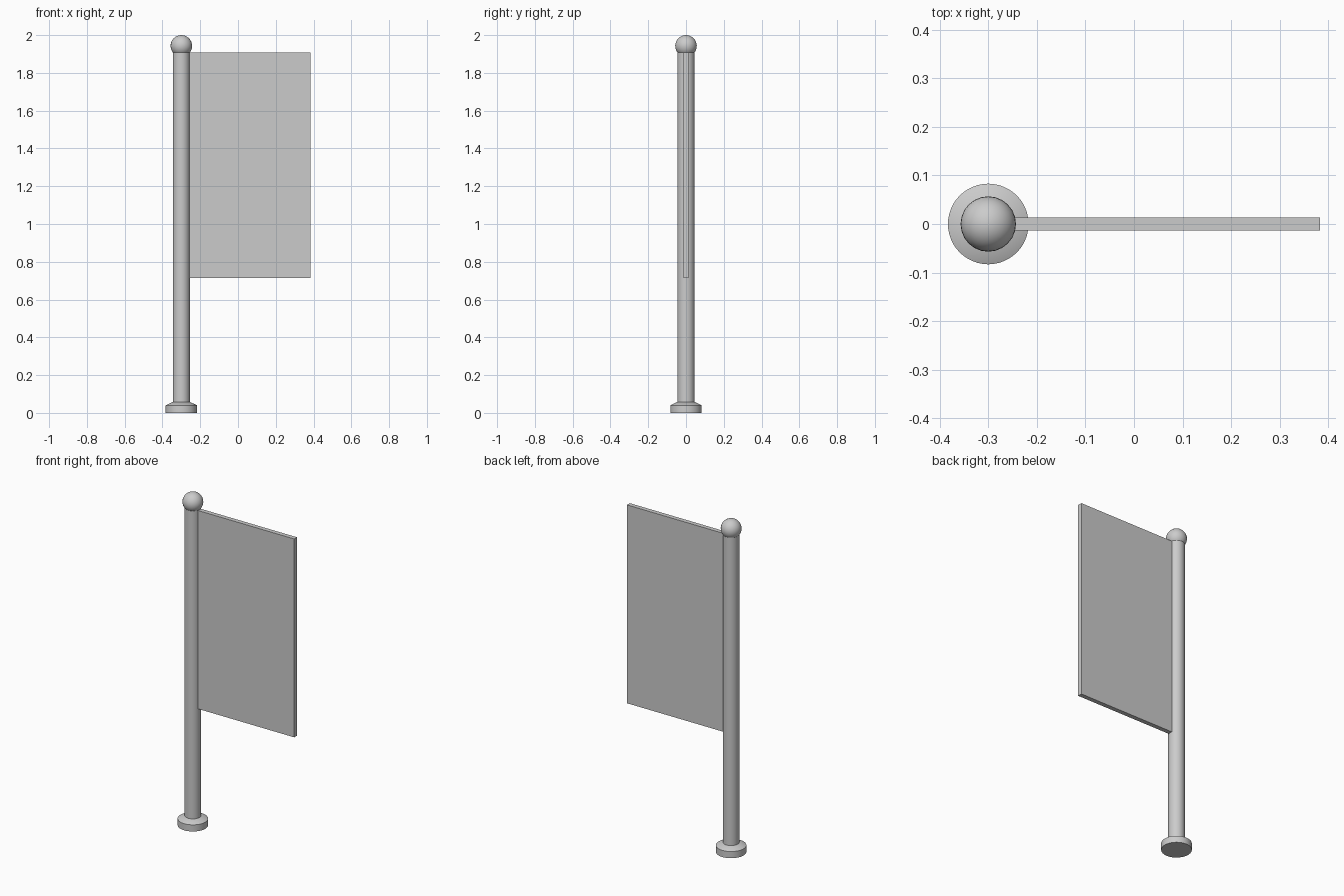
import bpy, bmesh, math

cube = bpy.data.objects.get("Cube")
if cube:
    bpy.data.objects.remove(cube, do_unlink=True)

POLE_X = -0.30

grey = bpy.data.materials.new("plain grey")
grey.use_nodes = True
colour = (0.6, 0.6, 0.6, 1)
grey.diffuse_color = colour
grey.node_tree.nodes["Principled BSDF"].inputs["Base Color"].default_value = colour


def finish(obj, name, smooth=True):
    obj.name = name
    obj.data.materials.append(grey)
    if smooth:
        bpy.ops.object.shade_smooth_by_angle(angle=math.radians(30))
    return obj


def lathe(name, profile, sides=48):
    """Closed solid turned about the pole axis from (radius, height) points."""
    bm = bmesh.new()
    rings = []
    for r, z in profile:
        rings.append([bm.verts.new((r * math.cos(a), r * math.sin(a), z))
                      for a in (math.tau * i / sides for i in range(sides))])
    for low, high in zip(rings, rings[1:]):
        for i in range(sides):
            j = (i + 1) % sides
            bm.faces.new((low[i], low[j], high[j], high[i]))
    bm.faces.new(rings[0][::-1])
    bm.faces.new(rings[-1])
    mesh = bpy.data.meshes.new(name)
    bm.to_mesh(mesh)
    bm.free()
    obj = bpy.data.objects.new(name, mesh)
    bpy.context.collection.objects.link(obj)
    obj.location.x = POLE_X
    bpy.ops.object.select_all(action="DESELECT")
    obj.select_set(True)
    bpy.context.view_layer.objects.active = obj
    return finish(obj, name)


# Round foot with a sloped top edge
lathe("base", [(0.083, 0), (0.083, 0.04), (0.046, 0.058)])

# Upright pole
lathe("pole", [(0.045, 0.03), (0.045, 1.92)])

# Ball on top of the pole
bpy.ops.mesh.primitive_uv_sphere_add(segments=24, ring_count=16, radius=0.057,
                                     location=(POLE_X, 0, 1.943))
finish(bpy.context.object, "finial_ball")

# Flat banner panel, its inner edge buried in the pole
left, right, bottom, top = POLE_X, 0.383, 0.715, 1.907
bpy.ops.mesh.primitive_cube_add(
    size=1, location=((left + right) / 2, 0, (bottom + top) / 2))
panel = bpy.context.object
panel.scale = (right - left, 0.027, top - bottom)
bpy.ops.object.transform_apply(location=False, rotation=False, scale=True)
finish(panel, "banner_panel", smooth=False)
